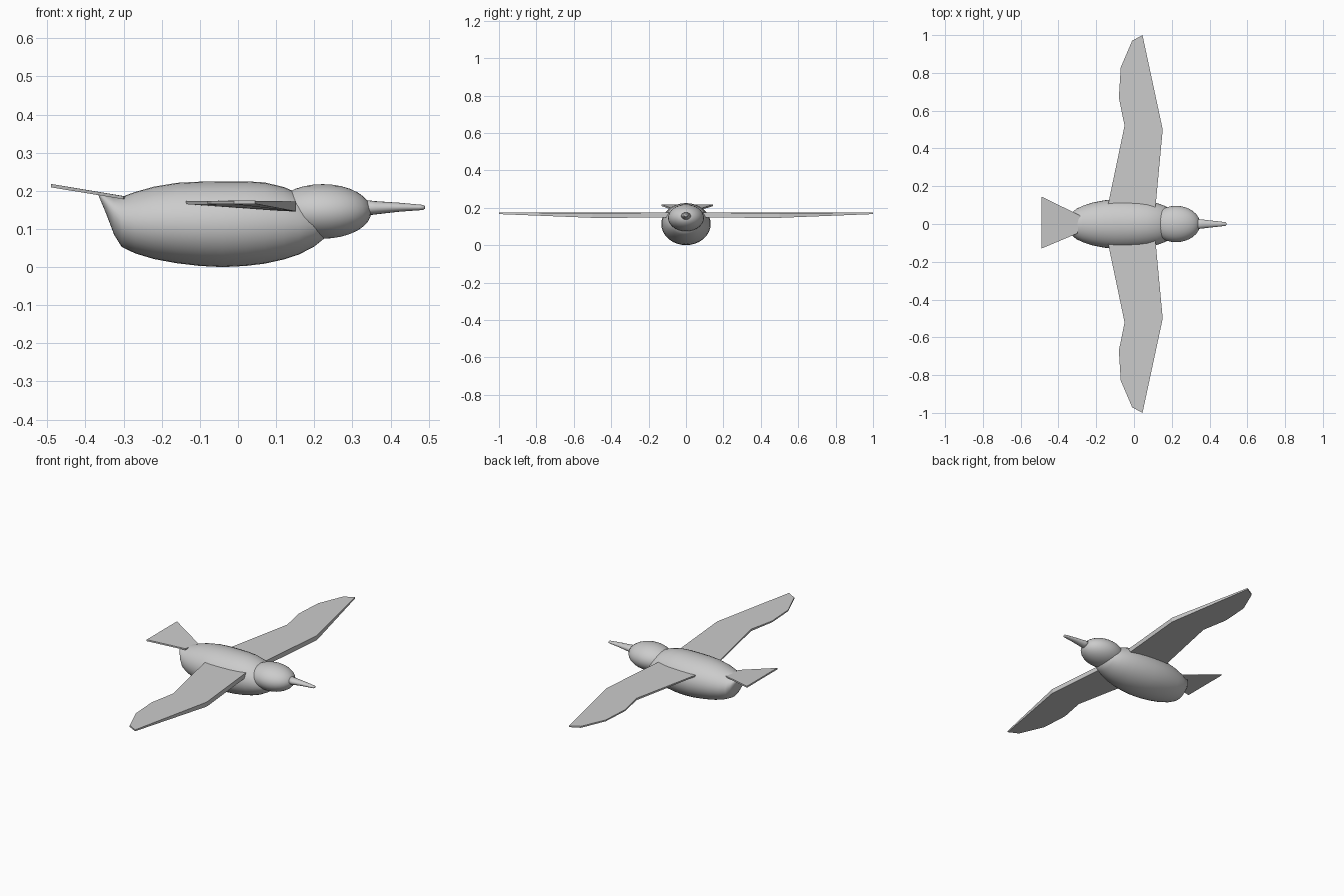
import bpy, bmesh, math


def finish(name, bm, smooth=True):
    bmesh.ops.recalc_face_normals(bm, faces=bm.faces[:])
    mesh = bpy.data.meshes.new(name)
    bm.to_mesh(mesh)
    bm.free()
    obj = bpy.data.objects.new(name, mesh)
    bpy.context.collection.objects.link(obj)
    for p in mesh.polygons:
        p.use_smooth = smooth
    return obj


def loft(name, sections, sides):
    """Elliptical rings along x: (x, bottom z, top z, half width)."""
    bm = bmesh.new()
    rings = []
    for x, lo, hi, w in sections:
        c, r = (lo + hi) / 2, (hi - lo) / 2
        rings.append([bm.verts.new((x, w * math.cos(2 * math.pi * i / sides),
                                    c + r * math.sin(2 * math.pi * i / sides)))
                      for i in range(sides)])
    for a, b in zip(rings, rings[1:]):
        for i in range(sides):
            j = (i + 1) % sides
            bm.faces.new((a[i], a[j], b[j], b[i]))
    bm.faces.new(rings[0])
    bm.faces.new(rings[-1])
    return finish(name, bm)


def slab(name, outline):
    """Flat plate from (x, y, bottom z, top z) outline points."""
    bm = bmesh.new()
    low = [bm.verts.new((x, y, lo)) for x, y, lo, hi in outline]
    top = [bm.verts.new((x, y, hi)) for x, y, lo, hi in outline]
    bm.faces.new(low)
    bm.faces.new(top)
    for i in range(len(outline)):
        j = (i + 1) % len(outline)
        bm.faces.new((low[i], low[j], top[j], top[i]))
    return finish(name, bm, smooth=False)


# Body, tapering to a raised rump under the tail
loft("body", [
    (-0.366, 0.188, 0.195, 0.008), (-0.345, 0.138, 0.190, 0.040),
    (-0.325, 0.085, 0.184, 0.064), (-0.305, 0.053, 0.184, 0.080),
    (-0.27, 0.036, 0.197, 0.097), (-0.22, 0.021, 0.211, 0.113),
    (-0.16, 0.010, 0.221, 0.125), (-0.10, 0.003, 0.224, 0.132),
    (-0.04, 0.000, 0.225, 0.132), (0.02, 0.003, 0.225, 0.129),
    (0.07, 0.009, 0.222, 0.122), (0.12, 0.020, 0.210, 0.112),
    (0.16, 0.033, 0.193, 0.097), (0.20, 0.054, 0.165, 0.078),
    (0.23, 0.078, 0.135, 0.045)], 32)

# Head
bm = bmesh.new()
bmesh.ops.create_uvsphere(bm, u_segments=32, v_segments=16, radius=1)
bmesh.ops.scale(bm, vec=(0.128, 0.096, 0.0715), verts=bm.verts)
bmesh.ops.translate(bm, vec=(0.222, 0, 0.146), verts=bm.verts)
finish("head", bm)

# Beak with a rounded tip
loft("beak", [(0.325, 0.134, 0.177, 0.028), (0.36, 0.138, 0.173, 0.024),
              (0.42, 0.145, 0.169, 0.017), (0.475, 0.149, 0.164, 0.011),
              (0.486, 0.150, 0.163, 0.009), (0.49, 0.153, 0.160, 0.004)], 16)

# Wings: thick leading edge, thin trailing edge and tip
wing = [(0.11, 0.05, 0.147, 0.174), (0.152, 0.50, 0.146, 0.172),
        (0.045, 1.0, 0.166, 0.174), (-0.01, 0.97, 0.165, 0.174),
        (-0.07, 0.83, 0.165, 0.173), (-0.08, 0.67, 0.165, 0.173),
        (-0.05, 0.52, 0.163, 0.174), (-0.14, 0.09, 0.165, 0.173),
        (-0.14, 0.05, 0.165, 0.173)]
for name, side in (("left_wing", 1), ("right_wing", -1)):
    slab(name, [(x, y * side, lo, hi) for x, y, lo, hi in wing])

# Fanned tail, tilted up
slab("tail", [(-0.285, 0.045, 0.177, 0.184), (-0.30, -0.05, 0.178, 0.186),
              (-0.49, -0.13, 0.209, 0.218), (-0.49, 0.145, 0.209, 0.218)])
